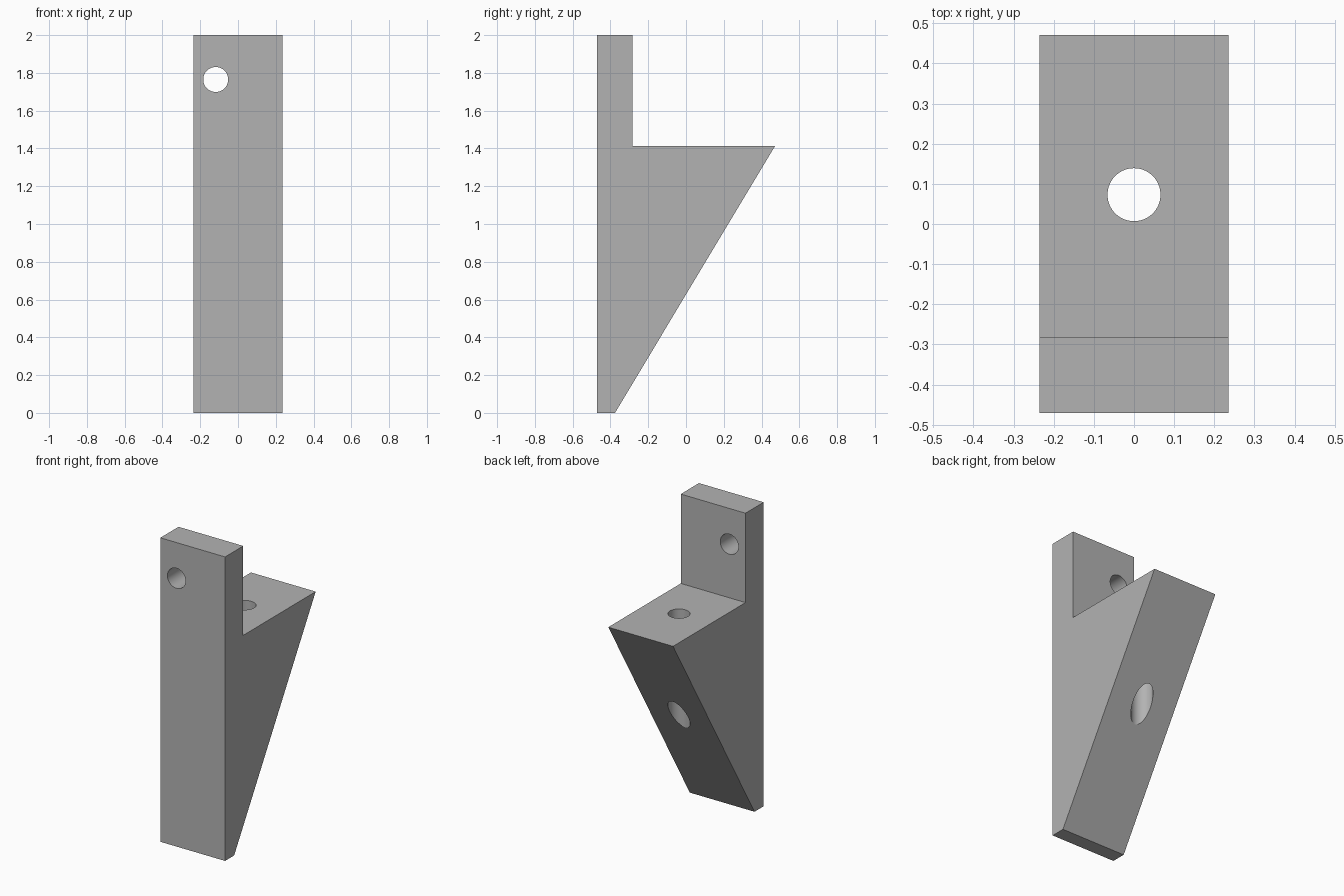
import bpy
import bmesh
import math

cube = bpy.data.objects.get("Cube")
if cube:
    bpy.data.objects.remove(cube, do_unlink=True)

WIDTH = 0.471
HOLE_RADIUS = 0.066

grey = bpy.data.materials.new("plain grey")
grey.use_nodes = True
colour = (0.45, 0.45, 0.45, 1)
grey.diffuse_color = colour
grey.node_tree.nodes["Principled BSDF"].inputs["Base Color"].default_value = colour


def extrude_profile(name, points, width):
    """Extrude a closed (y, z) outline along x, centred on x = 0."""
    bm = bmesh.new()
    face = bm.faces.new([bm.verts.new((-width / 2, y, z)) for y, z in points])
    grown = bmesh.ops.extrude_face_region(bm, geom=[face])["geom"]
    moved = [v for v in grown if isinstance(v, bmesh.types.BMVert)]
    bmesh.ops.translate(bm, verts=moved, vec=(width, 0, 0))
    bmesh.ops.recalc_face_normals(bm, faces=bm.faces)
    mesh = bpy.data.meshes.new(name)
    bm.to_mesh(mesh)
    bm.free()
    mesh.materials.append(grey)
    obj = bpy.data.objects.new(name, mesh)
    bpy.context.collection.objects.link(obj)
    return obj


def drill(target, name, location, rotation, depth):
    """Cut a round hole through the target, then remove the cutter."""
    bpy.ops.mesh.primitive_cylinder_add(vertices=64, radius=HOLE_RADIUS, depth=depth,
                                        location=location, rotation=rotation)
    cutter = bpy.context.object
    cutter.name = name
    cutter.hide_render = True
    cutter.data.materials.append(grey)
    cut = target.modifiers.new(name, 'BOOLEAN')
    cut.operation = 'DIFFERENCE'
    cut.solver = 'EXACT'
    cut.object = cutter
    bpy.ops.object.select_all(action='DESELECT')
    bpy.context.view_layer.objects.active = target
    target.select_set(True)
    bpy.ops.object.modifier_apply(modifier=cut.name)
    bpy.data.objects.remove(cutter, do_unlink=True)


# Upright plate with a level shelf and a sloping underside
outline = [(-0.471, 0), (-0.376, 0), (0.471, 1.412),
           (-0.282, 1.412), (-0.282, 2), (-0.471, 2)]
bracket = extrude_profile("wedge_bracket", outline, WIDTH)

# Off-centre hole through the upright, and a vertical hole through the shelf
drill(bracket, "upright_hole", (-0.118, -0.376, 1.765), (math.pi / 2, 0, 0), 0.4)
drill(bracket, "shelf_hole", (0, 0.073, 1), (0, 0, 0), 1.6)

# Round hole walls with crisp outer edges
bpy.ops.object.shade_smooth_by_angle(angle=math.radians(30))
